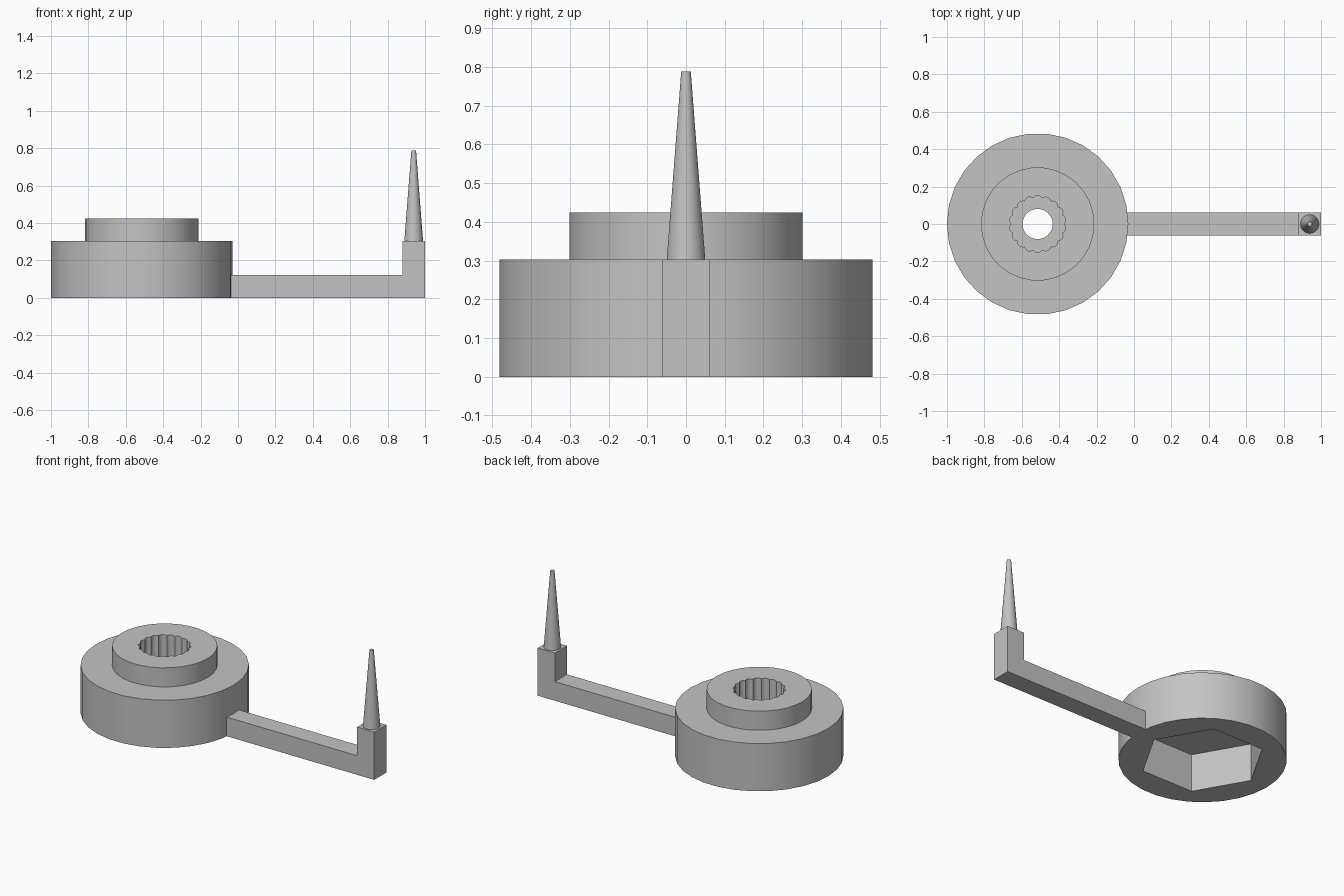
import bpy
import bmesh
from math import sin, cos, pi
from mathutils import Matrix

cube = bpy.data.objects.get("Cube")
if cube:
    bpy.data.objects.remove(cube, do_unlink=True)

U = 2 / 33            # one design unit; the model is 33 units long
HUB_X = -1 + 8 * U    # axis of the round hub
PIN_X = 1 - U         # axis of the upright pin

grey = bpy.data.materials.new("plain_grey")
grey.use_nodes = True
grey.diffuse_color = (0.55, 0.55, 0.55, 1)
grey.node_tree.nodes["Principled BSDF"].inputs["Base Color"].default_value = (0.55, 0.55, 0.55, 1)


def make_object(name, bm):
    bmesh.ops.recalc_face_normals(bm, faces=bm.faces)
    mesh = bpy.data.meshes.new(name)
    bm.to_mesh(mesh)
    bm.free()
    mesh.materials.append(grey)
    obj = bpy.data.objects.new(name, mesh)
    bpy.context.scene.collection.objects.link(obj)
    return obj


def loft(name, rings):
    """Closed solid through rings of equal point count, capped at both ends."""
    bm = bmesh.new()
    loops = [[bm.verts.new(p) for p in ring] for ring in rings]
    n = len(loops[0])
    for a, b in zip(loops, loops[1:]):
        for i in range(n):
            j = (i + 1) % n
            bm.faces.new((a[i], a[j], b[j], b[i]))
    bm.faces.new(loops[0][::-1])
    bm.faces.new(loops[-1])
    return make_object(name, bm)


def ring(x, radius, z, sides=30, lobes=0, lobe_depth=0.0):
    points = []
    for i in range(sides):
        a = 2 * pi * i / sides
        r = radius + lobe_depth * abs(sin(lobes * a / 2))
        points.append((x + r * cos(a), r * sin(a), z))
    return points


def smooth(obj):
    bpy.ops.object.select_all(action="DESELECT")
    obj.select_set(True)
    bpy.context.view_layer.objects.active = obj
    bpy.ops.object.shade_smooth_by_angle(angle=pi / 6)


def cut(target, cutter):
    cutter.hide_render = True
    mod = target.modifiers.new("cut", "BOOLEAN")
    mod.operation = "DIFFERENCE"
    mod.solver = "EXACT"
    mod.object = cutter
    bpy.context.view_layer.objects.active = target
    bpy.ops.object.modifier_apply(modifier=mod.name)
    bpy.data.objects.remove(cutter, do_unlink=True)


# Round hub with a raised collar
hub = loft("hub", [ring(HUB_X, r * U, z * U) for r, z in ((8, 0), (8, 5), (5, 5), (5, 7))])

# Hexagonal pocket underneath, scalloped socket above, round hole between
cut(hub, loft("hex_cutter", [ring(HUB_X, 6 * U, z, 6) for z in (-0.1, 4 * U)]))
cut(hub, loft("socket_cutter", [ring(HUB_X, 0.14, z, 108, 18, 0.012) for z in (0.265, 0.6)]))
cut(hub, loft("hole_cutter", [ring(HUB_X, 0.081, z) for z in (0.1, 0.5)]))
smooth(hub)

# Flat arm with an upright block at its end
start = -0.037
profile = ((start, 0), (1, 0), (1, 5 * U), (1 - 2 * U, 5 * U), (1 - 2 * U, 2 * U), (start, 2 * U))
arm = loft("arm", [[(x, y, z) for x, z in profile] for y in (-U, U)])

# Tapered pin standing on the block
pin = loft("pin", [ring(PIN_X, 0.05, 5 * U), ring(PIN_X, 0.0125, 13 * U)])
smooth(pin)
